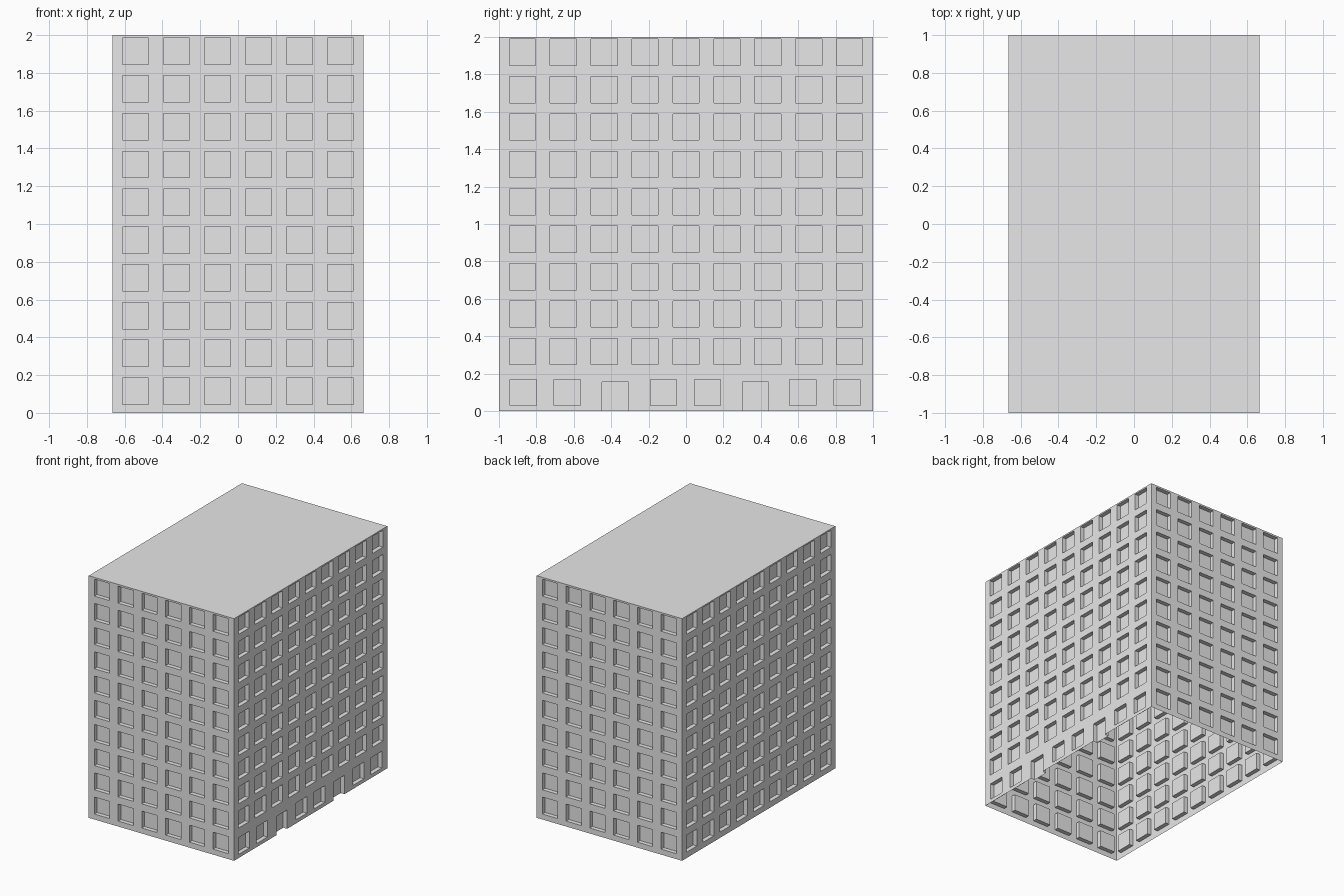
import bpy
import bmesh
from mathutils import Vector

if "Cube" in bpy.data.objects:
    bpy.data.objects.remove(bpy.data.objects["Cube"], do_unlink=True)

HALF_X, HALF_Y, HEIGHT = 0.664, 1.0, 2.0
SIZE, DEPTH = 0.14, 0.035
FLOORS, STOREY = 10, 0.2
UP = Vector((0, 0, 1))

concrete = bpy.data.materials.new("concrete_grey")
concrete.use_nodes = True
grey = (0.8, 0.8, 0.8, 1)
concrete.diffuse_color = grey
concrete.node_tree.nodes["Principled BSDF"].inputs["Base Color"].default_value = grey


def finish(name, bm):
    bmesh.ops.remove_doubles(bm, verts=bm.verts, dist=0.0001)
    mesh = bpy.data.meshes.new(name)
    bm.to_mesh(mesh)
    bm.free()
    mesh.materials.append(concrete)
    obj = bpy.data.objects.new(name, mesh)
    bpy.context.collection.objects.link(obj)
    return obj


def build_wall(name, normal, distance, half, strips):
    """Thin wall of storey strips; each opening is (centre, sill, head)."""
    bm = bmesh.new()
    normal = Vector(normal)
    along = UP.cross(normal)

    def face(points):
        bm.faces.new([bm.verts.new(along * u + UP * z + normal * (distance - d))
                      for u, z, d in points])

    def panel(u0, u1, z0, z1, d=0):
        if z1 - z0 > 0.0001:
            face([(u0, z0, d), (u1, z0, d), (u1, z1, d), (u0, z1, d)])

    def opening(u0, u1, z0, z1):
        panel(u0, u1, z0, z1, DEPTH)
        corners = [(u0, z0), (u1, z0), (u1, z1), (u0, z1)]
        for i in range(4):
            a, b = corners[i], corners[(i + 1) % 4]
            if a[1] + b[1] > 0:  # doors have no sill at ground level
                face([(*a, 0), (*b, 0), (*b, DEPTH), (*a, DEPTH)])

    for z0, z1, openings in strips:
        edge = -half
        for centre, sill, head in openings:
            u0, u1 = centre - SIZE / 2, centre + SIZE / 2
            panel(edge, u0, z0, z1)
            panel(u0, u1, z0, sill)
            opening(u0, u1, sill, head)
            panel(u0, u1, head, z1)
            edge = u1
        panel(edge, half, z0, z1)
    return finish(name, bm)


def window_strips(columns, step, sill):
    strips = []
    for floor in range(FLOORS):
        z = floor * STOREY
        row = [((i - (columns - 1) / 2) * step, z + sill, z + sill + SIZE)
               for i in range(columns)]
        strips.append((z, z + STOREY, row))
    return strips


# Walls with regular window grids
end_strips = window_strips(6, 0.217, 0.045)
side_strips = window_strips(9, 0.2187, 0.048)
build_wall("front_wall", (0, -1, 0), HALF_Y, HALF_X, end_strips)
build_wall("back_wall", (0, 1, 0), HALF_Y, HALF_X, end_strips)
build_wall("plain_side_wall", (-1, 0, 0), HALF_X, HALF_Y, side_strips)

# Entrance wall: ground floor has two doors between pairs of windows
ground = [(c, 0.03, 0.168) for c in (-0.87, -0.635, -0.12, 0.115, 0.624, 0.86)]
ground += [(c, 0, 0.155) for c in (-0.378, 0.371)]
entrance_strips = [(0, STOREY, sorted(ground))] + side_strips[1:]
build_wall("entrance_wall", (1, 0, 0), HALF_X, HALF_Y, entrance_strips)

# Flat roof
roof = bmesh.new()
roof.faces.new([roof.verts.new((x * HALF_X, y * HALF_Y, HEIGHT))
                for x, y in ((-1, -1), (1, -1), (1, 1), (-1, 1))])
finish("roof", roof)
